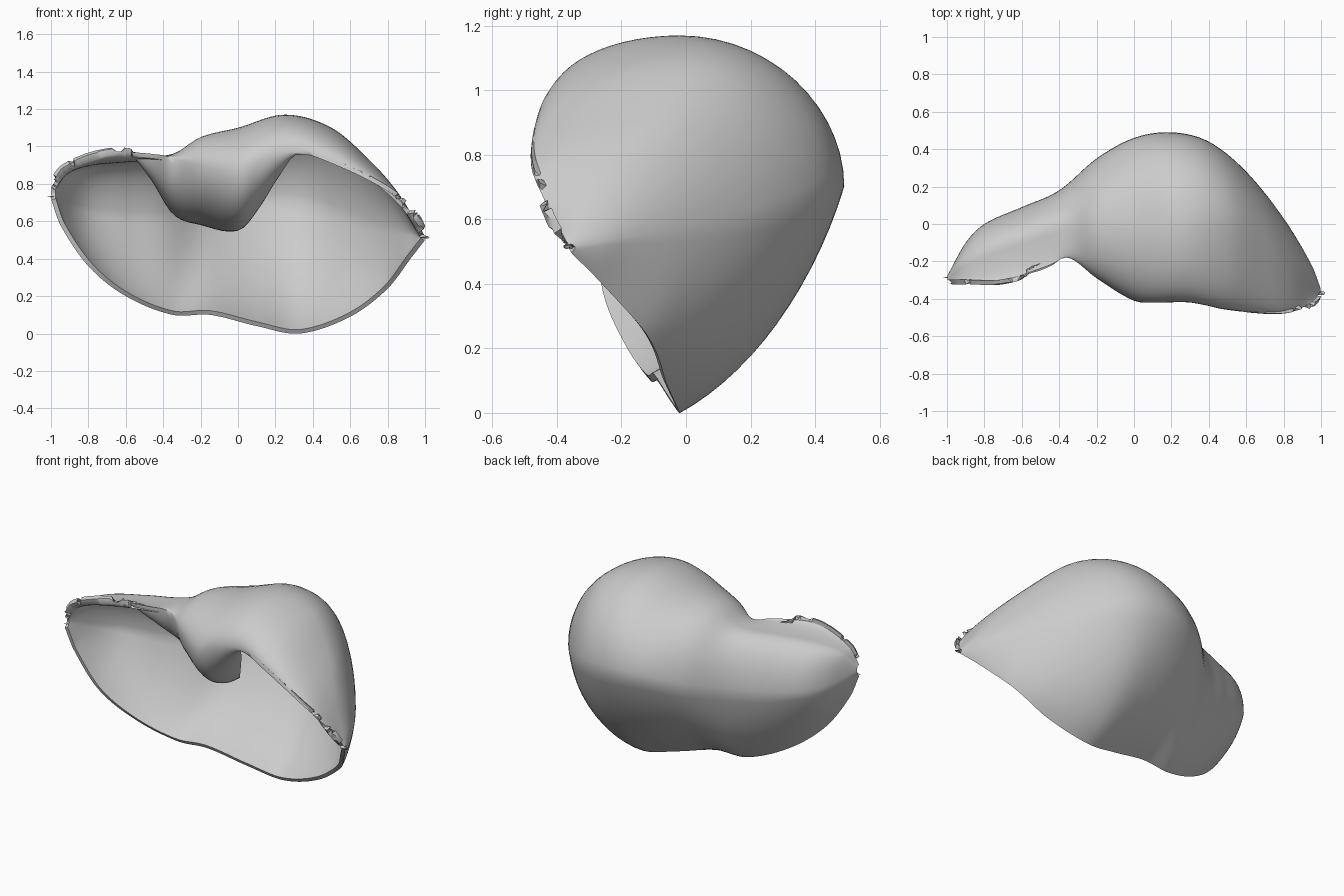
import bpy, bmesh, math
from mathutils import Vector

cube = bpy.data.objects.get("Cube")
if cube:
    bpy.data.objects.remove(cube, do_unlink=True)

WALL = 0.025
COLUMNS = 110
STEPS = 14

# Rails running from the right end to the left end of the shell (x, y, z)
bottom_rim = [(-1, -.3, .72), (-.95, -.28, .58), (-.8, -.25, .36), (-.6, -.18, .2),
              (-.35, -.11, .1), (-.15, -.09, .1), (.1, -.05, .04), (.33, -.02, 0),
              (.6, -.06, .09), (.8, -.12, .24), (.93, -.27, .41), (1, -.36, .5)]
back_rail = [(-1, -.28, .75), (-.9, -.1, .68), (-.8, 0, .65), (-.6, .09, .62),
             (-.4, .18, .62), (-.2, .35, .66), (0, .46, .7), (.2, .49, .7),
             (.4, .44, .68), (.6, .28, .62), (.8, .03, .56), (.95, -.22, .53), (1, -.35, .51)]
top_rail = [(-1, -.29, .78), (-.93, -.23, .87), (-.8, -.17, .92), (-.6, -.1, .94),
            (-.35, -.02, .96), (-.2, -.03, 1.05), (0, -.03, 1.1), (.25, -.02, 1.17),
            (.5, 0, 1.1), (.7, -.1, .93), (.85, -.25, .76), (1, -.36, .52)]
front_lip = [(-1, -.3, .78), (-.93, -.3, .88), (-.7, -.3, .965), (-.45, -.22, .96),
             (-.35, -.18, .94), (-.2, -.29, .9), (0, -.41, .87), (.12, -.42, .93),
             (.3, -.42, .97), (.5, -.46, .91), (.8, -.48, .76), (.95, -.42, .62), (1, -.36, .51)]
# How far the inner whorl curls in from the lip (x, inward, down)
whorl_tuck = [(-1, .004, 0), (-.6, .004, 0), (-.48, .1, .12), (-.35, .32, .3), (-.2, .48, .32),
              (0, .42, .32), (.1, .3, .27), (.22, .14, .12), (.32, .01, .01), (1, .004, 0)]


def sample(rail, x):
    """Smooth (y, z) on a rail at a given x."""
    pts = [Vector(p) for p in rail]
    i = max(k for k in range(len(pts) - 1) if pts[k].x <= x or k == 0)

    def slope(k):
        a, b = pts[max(k - 1, 0)], pts[min(k + 1, len(pts) - 1)]
        return (b - a) / (b.x - a.x)

    a, b = pts[i], pts[i + 1]
    h = b.x - a.x
    t = (x - a.x) / h
    p = (a * (1 + 2 * t) * (1 - t) ** 2 + b * t * t * (3 - 2 * t)
         + slope(i) * h * t * (1 - t) ** 2 - slope(i + 1) * h * t * t * (1 - t))
    return Vector((p.y, p.z))


def arc(start, end, upright_start, roundness=1.0):
    """Quarter ellipse that is vertical at one end, eased toward a straight line."""
    out = []
    for k in range(STEPS):
        t = k / STEPS
        s, c = math.sin(t * math.pi / 2), 1 - math.cos(t * math.pi / 2)
        wy, wz = (c, s) if upright_start else (s, c)
        curved = Vector((start.x + (end.x - start.x) * wy, start.y + (end.y - start.y) * wz))
        out.append(start.lerp(end, t).lerp(curved, roundness))
    return out


def section(x):
    """Cross-section: bottom rim, round the back, over the top, lip, whorl."""
    b, k, t, f = (sample(r, x) for r in (bottom_rim, back_rail, top_rail, front_lip))
    inward, down = sample(whorl_tuck, x)
    u = f + Vector((max(inward, .004), -max(down, 0)))
    return (arc(b, k, False, .5) + arc(k, t, True) + arc(t, f, False)
            + arc(f, u, True) + [u])


# Shell wall
bm = bmesh.new()
rows = []
for c in range(COLUMNS + 1):
    x = -math.cos(math.pi * c / COLUMNS) * .998
    rows.append([bm.verts.new((x, p.x, p.y)) for p in section(x)])
for r0, r1 in zip(rows, rows[1:]):
    for j in range(len(r0) - 1):
        bm.faces.new((r0[j], r1[j], r1[j + 1], r0[j + 1]))
bmesh.ops.remove_doubles(bm, verts=bm.verts, dist=.003)
bmesh.ops.recalc_face_normals(bm, faces=bm.faces)
# Point the normals outward, judged at the back of the shell
rear = max(bm.faces, key=lambda f: f.calc_center_median().y)
if rear.normal.y < 0:
    bmesh.ops.reverse_faces(bm, faces=bm.faces)
mesh = bpy.data.meshes.new("shell_body")
bm.to_mesh(mesh)
bm.free()
shell = bpy.data.objects.new("shell_body", mesh)
bpy.context.collection.objects.link(shell)

# Plain grey
grey = bpy.data.materials.new("shell_grey")
grey.use_nodes = True
color = (.6, .6, .6, 1)
grey.diffuse_color = color
grey.node_tree.nodes["Principled BSDF"].inputs["Base Color"].default_value = color
mesh.materials.append(grey)

thick = shell.modifiers.new("wall", "SOLIDIFY")
thick.thickness = WALL
thick.offset = -1
bpy.context.view_layer.objects.active = shell
shell.select_set(True)
bpy.ops.object.modifier_apply(modifier=thick.name)
bpy.ops.object.shade_smooth_by_angle(angle=math.radians(50))
